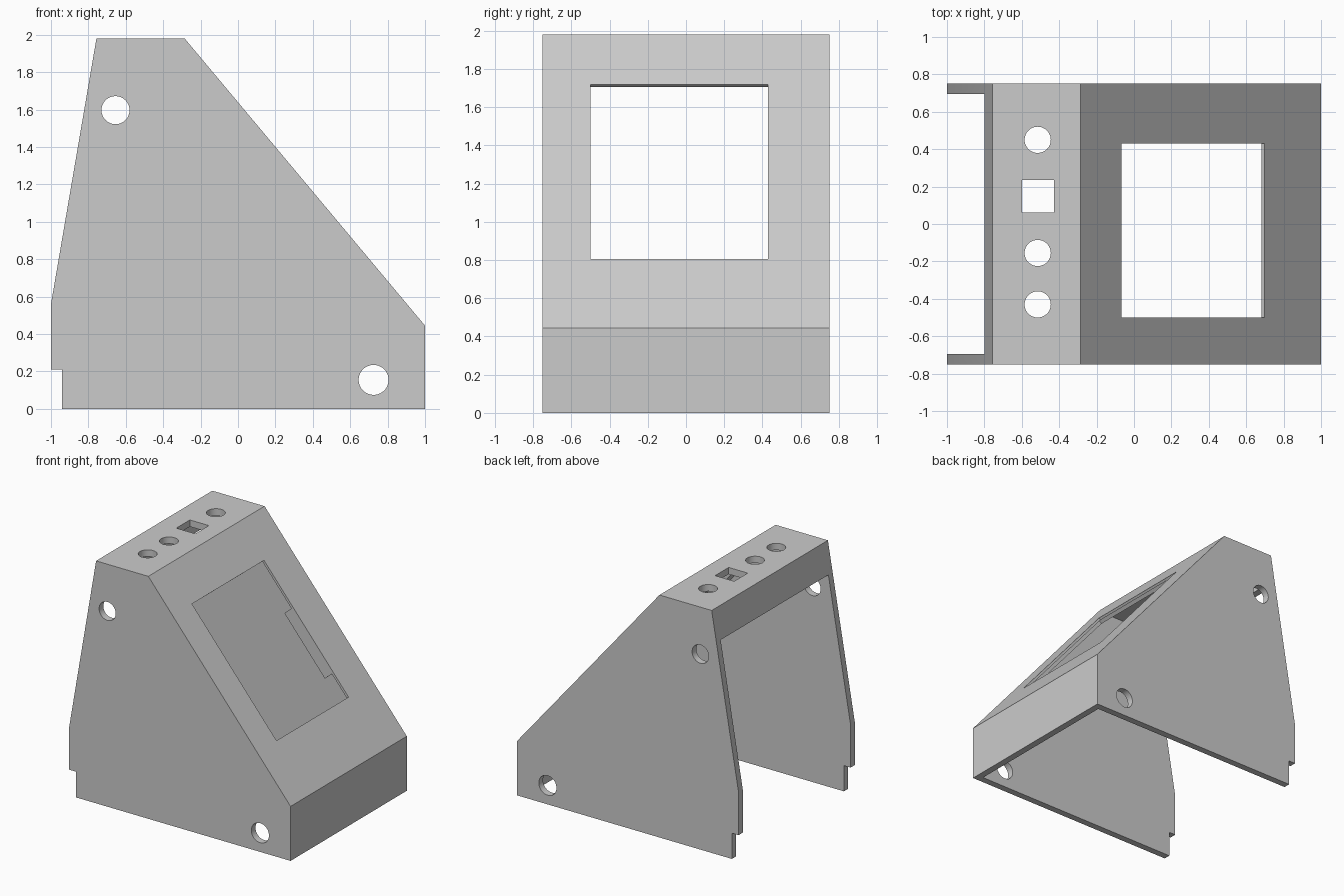
import bpy, bmesh, math
from mathutils import Matrix, Vector

if "Cube" in bpy.data.objects:
    bpy.data.objects.remove(bpy.data.objects["Cube"], do_unlink=True)

grey = bpy.data.materials.new("plain grey")
grey.use_nodes = True
COLOUR = (0.6, 0.6, 0.6, 1)
grey.diffuse_color = COLOUR
grey.node_tree.nodes["Principled BSDF"].inputs["Base Color"].default_value = COLOUR


def finish(name, bm):
    bmesh.ops.recalc_face_normals(bm, faces=bm.faces)
    mesh = bpy.data.meshes.new(name)
    bm.to_mesh(mesh)
    bm.free()
    mesh.materials.append(grey)
    obj = bpy.data.objects.new(name, mesh)
    bpy.context.collection.objects.link(obj)
    return obj


def prism(name, profile, half_width):
    """Extrude an x-z profile symmetrically along y."""
    bm = bmesh.new()
    face = bm.faces.new([bm.verts.new((x, -half_width, z)) for x, z in profile])
    out = bmesh.ops.extrude_face_region(bm, geom=[face])
    moved = [v for v in out["geom"] if isinstance(v, bmesh.types.BMVert)]
    bmesh.ops.translate(bm, verts=moved, vec=(0, 2 * half_width, 0))
    return finish(name, bm)


def box(name, size, matrix):
    bm = bmesh.new()
    bmesh.ops.create_cube(bm, size=1, matrix=matrix @ Matrix.Diagonal((*size, 1)))
    return finish(name, bm)


def cylinder(name, radius, depth, matrix):
    bm = bmesh.new()
    bmesh.ops.create_cone(bm, cap_ends=True, segments=48, radius1=radius,
                          radius2=radius, depth=depth, matrix=matrix)
    return finish(name, bm)


def cut(target, cutters):
    """Subtract the cutters, bake the result and remove them."""
    for c in cutters:
        c.hide_render = True
        mod = target.modifiers.new(c.name, 'BOOLEAN')
        mod.operation, mod.solver, mod.object = 'DIFFERENCE', 'EXACT', c
    bpy.context.view_layer.update()
    graph = bpy.context.evaluated_depsgraph_get()
    baked = bpy.data.meshes.new_from_object(target.evaluated_get(graph))
    target.modifiers.clear()
    target.data = baked
    for c in cutters:
        bpy.data.objects.remove(c, do_unlink=True)


# Solid outline of the housing, with the notch at the rear foot
housing = prism("housing", [(-0.94, 0), (1, 0), (1, 0.445), (-0.285, 1.98),
                            (-0.757, 1.98), (-1, 0.56), (-1, 0.21), (-0.94, 0.21)], 0.75)

# Hollow interior, open below and behind, leaving a strip at the upper back
cavity = prism("cavity_cutter", [(-1.2, -0.2), (0.945, -0.2), (0.945, 0.425),
                                 (-0.311, 1.925), (-0.711, 1.925), (-0.744, 1.73),
                                 (-1.2, 1.73)], 0.695)

# Local frame on the sloping panel: x runs down the slope, z points outward
down = Vector((1.285, 0, -1.535)).normalized()
out = Vector((-down.z, 0, down.x))
slope = Matrix((down, Vector((0, 1, 0)), out)).transposed().to_4x4()
slope.translation = Vector((0.316, -0.035, 1.262))


def on_slope(x, y, z):
    return slope @ Matrix.Translation((x, y, z))


window = box("window_cutter", (1.19, 0.93, 0.3), on_slope(0, 0, 0))
recess = box("recess_cutter", (1.28, 1.04, 0.08), on_slope(0, 0, -0.06))

# Round holes through both side walls
holes = [cylinder("side_hole_cutter", r, 2,
                  Matrix.Translation((x, 0, z)) @ Matrix.Rotation(math.pi / 2, 4, 'X'))
         for x, z, r in [(-0.655, 1.597, 0.075), (0.725, 0.155, 0.08)]]

# Control holes in the top
holes += [cylinder("top_hole_cutter", 0.07, 0.3, Matrix.Translation((-0.515, y, 1.98)))
          for y in (0.45, -0.155, -0.43)]
holes.append(box("switch_hole_cutter", (0.172, 0.175, 0.3),
                 Matrix.Translation((-0.514, 0.148, 1.98))))

cut(housing, [cavity, window, recess] + holes)

# Small rail behind one side of the window
box("window_rail", (0.57, 0.04, 0.085), on_slope(0.1, 0.486, -0.0625))

# Smooth the hole walls while keeping the hard edges
bpy.ops.object.select_all(action='DESELECT')
housing.select_set(True)
bpy.context.view_layer.objects.active = housing
bpy.ops.object.shade_smooth_by_angle(angle=math.radians(30))
